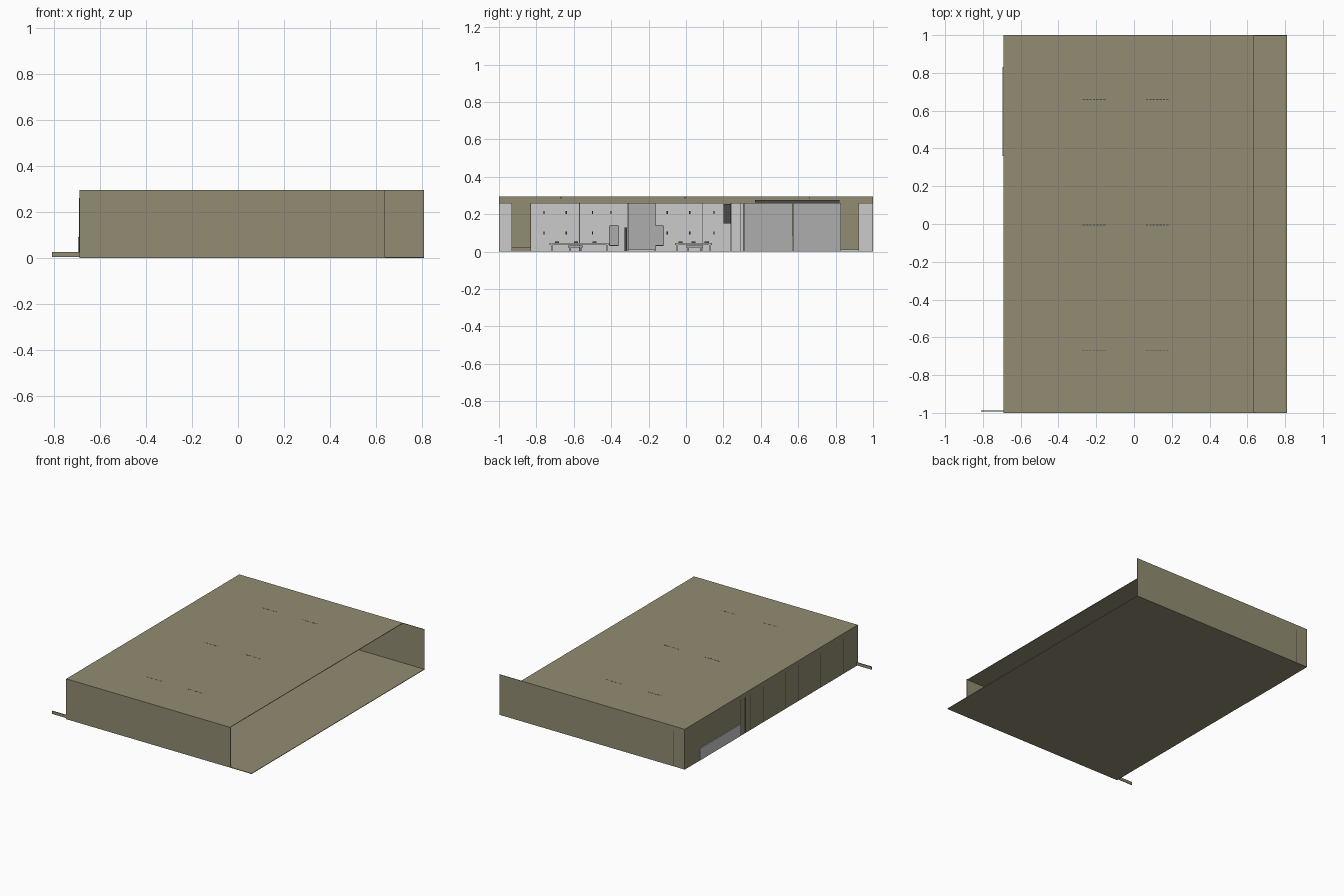
import bpy, bmesh

if "Cube" in bpy.data.objects:
    bpy.data.objects.remove(bpy.data.objects["Cube"])


def material(name, rgb):
    m = bpy.data.materials.new(name)
    m.diffuse_color = (*rgb, 1)
    m.use_nodes = True
    m.node_tree.nodes["Principled BSDF"].inputs["Base Color"].default_value = m.diffuse_color
    return m


STONE = material("khaki_stone", (0.29, 0.265, 0.17))
LIGHT = material("light_grey", (0.60, 0.60, 0.60))
MID = material("mid_grey", (0.42, 0.42, 0.42))
DARK = material("dark_grey", (0.07, 0.07, 0.065))


def boxes(name, mat, spans):
    """One object made of boxes, each given as x0,x1,y0,y1,z0,z1."""
    bm = bmesh.new()
    for x0, x1, y0, y1, z0, z1 in spans:
        cube = bmesh.ops.create_cube(bm, size=1)
        for v in cube["verts"]:
            v.co.x = x0 + (v.co.x + .5) * (x1 - x0)
            v.co.y = y0 + (v.co.y + .5) * (y1 - y0)
            v.co.z = z0 + (v.co.z + .5) * (z1 - z0)
    me = bpy.data.meshes.new(name)
    bm.to_mesh(me)
    bm.free()
    me.materials.append(mat)
    ob = bpy.data.objects.new(name, me)
    bpy.context.collection.objects.link(ob)
    return ob


T = 0.004   # shell thickness
L = -0.69   # left wall
H = 0.295   # roof height

# Building shell, open on the right
boxes("floor", STONE, [(L, .81, -1, 1, 0, T)])
boxes("roof", STONE, [(L, .635, -1, 1, H - T, H)])
boxes("front_wall", STONE, [(L, .64, -1, -1 + T, 0, H)])
boxes("back_wall", STONE, [(L, .81, 1 - T, 1, 0, H)])
boxes("left_wall", STONE, [(L, L + T, -1, 1, 0, H)])
boxes("side_bar", STONE, [(-.81, L, -.993, -.987, .004, .025)])
boxes("low_step", STONE, [(L + T, -.62, -.93, -.83, T, .024)])
boxes("door_sill", LIGHT, [(L + T, -.62, .83, .99, T, .011)])

# Roof light strips, broken into short dashes flush with the roof
boxes("roof_lights", DARK, [
    (cx - .062 + i * .018, cx - .050 + i * .018, y - .003, y + .001, H - .012, H + .0008)
    for cx in (-.21, .125) for y in (-.667, -.004, .66) for i in range(7)])

# Display panels along the left wall, with thin dark joints showing outside
edges = [-.83, -.57, -.31, -.165, .09, .24, .30]
boxes("wall_panels", LIGHT, [(L + T, -.672, a + .002, b - .002, T, .26)
                             for a, b in zip(edges, edges[1:])])
boxes("panel_joints", DARK, [(L - .002, -.671, y - .002, y + .002, T, .26)
                             for y in edges + [.36]])

# Deep panels against the front and back walls
for name, y0, y1 in (("front_panels", -1 + T, -.93), ("back_panels", .922, 1 - T)):
    boxes(name, LIGHT, [(x, x + .247, y0, y1, T, .26) for x in (-.60, -.35)])
boxes("back_joint", DARK, [(-.602, -.598, .99, 1.0005, T, .26)])

# Pegs on the wall panels
boxes("display_pegs", DARK, [(-.672, -.66, y - .003, y + .003, z - .008, z + .008)
                             for z in (.10, .21)
                             for y in (-.76, -.64, -.50, -.40, -.10, .02, .15)])

# Inner room with two wall panels, a return wall and a header rail
boxes("room_side_wall", MID, [(-.21, -.195, .31, .569, T, .26),
                              (-.21, -.195, .573, .83, T, .26)])
boxes("room_front_wall", LIGHT, [(-.60, -.195, .29, .308, T, .26)])
boxes("room_rail", DARK, [(-.215, -.19, .37, .82, .262, .276)])
boxes("room_counter", LIGHT, [(L - .006, -.64, .36, .83, T, .09)])

# Booth in the middle of the wall
boxes("booth_sides", MID, [(-.66, -.645, -.31, -.16, T, .26)])
boxes("booth_base", LIGHT, [(-.64, -.36, -.31, -.165, T, .012)])
boxes("upright_posts", DARK, [(-.40, -.385, -.33, -.315, T, .13)])

# Screens
boxes("wall_screen", DARK, [(-.671, -.66, .20, .24, .15, .255)])
boxes("screen_frames", DARK, [(-.665, -.655, -.41, -.36, .03, .14),
                              (-.665, -.655, -.17, -.12, .03, .14)])
boxes("screen_faces", MID, [(-.655, -.652, -.406, -.364, .034, .136),
                            (-.655, -.652, -.166, -.124, .034, .136)])


def table(name, x0, x1, y0, y1, top, mat):
    """Table top on four legs."""
    spans = [(x0, x1, y0, y1, top - .01, top)]
    for x in (x0 + .008, x1 - .016):
        for y in (y0 + .008, y1 - .016):
            spans.append((x, x + .008, y, y + .008, T, top - .01))
    boxes(name, mat, spans)


# Display tables with small items
table("long_table", -.54, -.44, -.73, -.41, .045, LIGHT)
table("short_table", -.54, -.44, -.06, .14, .045, LIGHT)
table("front_bench", -.40, -.22, -.63, -.55, .032, MID)
table("back_bench", -.14, .04, 0, .09, .032, MID)
boxes("table_items", DARK, [(-.51, -.48, y, y + .022, .045, .054)
                            for y in (-.70, -.60, -.50, -.04, .03, .10)])
